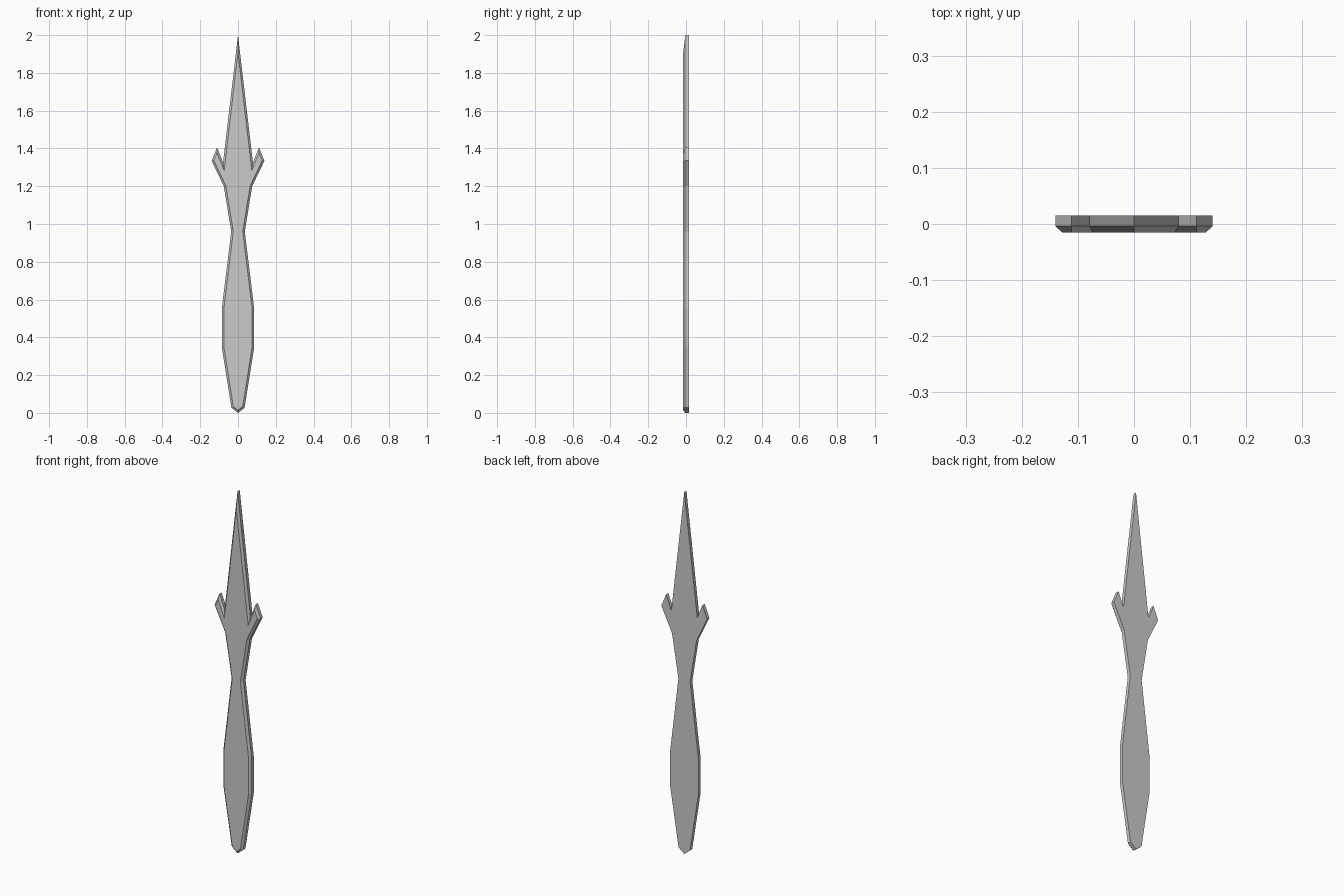
import bpy, bmesh

if "Cube" in bpy.data.objects:
    bpy.data.objects.remove(bpy.data.objects["Cube"])

# Right half of the blade outline (x, z), bottom to tip
half = [(0, 0), (0.035, 0.028), (0.086, 0.35), (0.086, 0.55), (0.036, 0.96),
        (0.075, 1.2), (0.14, 1.335), (0.111, 1.405), (0.079, 1.326), (0, 2.0)]
outline = half + [(-x, z) for x, z in half[-2:0:-1]]

BACK, SHOULDER, FRONT = 0.015, -0.004, -0.015
BEVEL = 0.011

bm = bmesh.new()

# Flat back plate, extruded toward the front
back = bm.faces.new([bm.verts.new((x, BACK, z)) for x, z in reversed(outline)])
ext = bmesh.ops.extrude_face_region(bm, geom=[back], use_keep_orig=True)
moved = [g for g in ext["geom"] if isinstance(g, bmesh.types.BMVert)]
bmesh.ops.translate(bm, verts=moved, vec=(0, SHOULDER - BACK, 0))
front = next(g for g in ext["geom"] if isinstance(g, bmesh.types.BMFace))
bmesh.ops.recalc_face_normals(bm, faces=bm.faces)

# Chamfered front edge
bmesh.ops.inset_region(bm, faces=[front], thickness=BEVEL, use_even_offset=True)
for v in front.verts:
    v.co.y = FRONT

# Centre line on the front and back faces
for face in (front, back):
    ends = sorted(face.verts, key=lambda v: v.co.z)
    bmesh.utils.face_split(face, ends[0], ends[-1])
bmesh.ops.recalc_face_normals(bm, faces=bm.faces)

mesh = bpy.data.meshes.new("spear_blade")
bm.to_mesh(mesh)
bm.free()
blade = bpy.data.objects.new("spear_blade", mesh)
bpy.context.collection.objects.link(blade)
